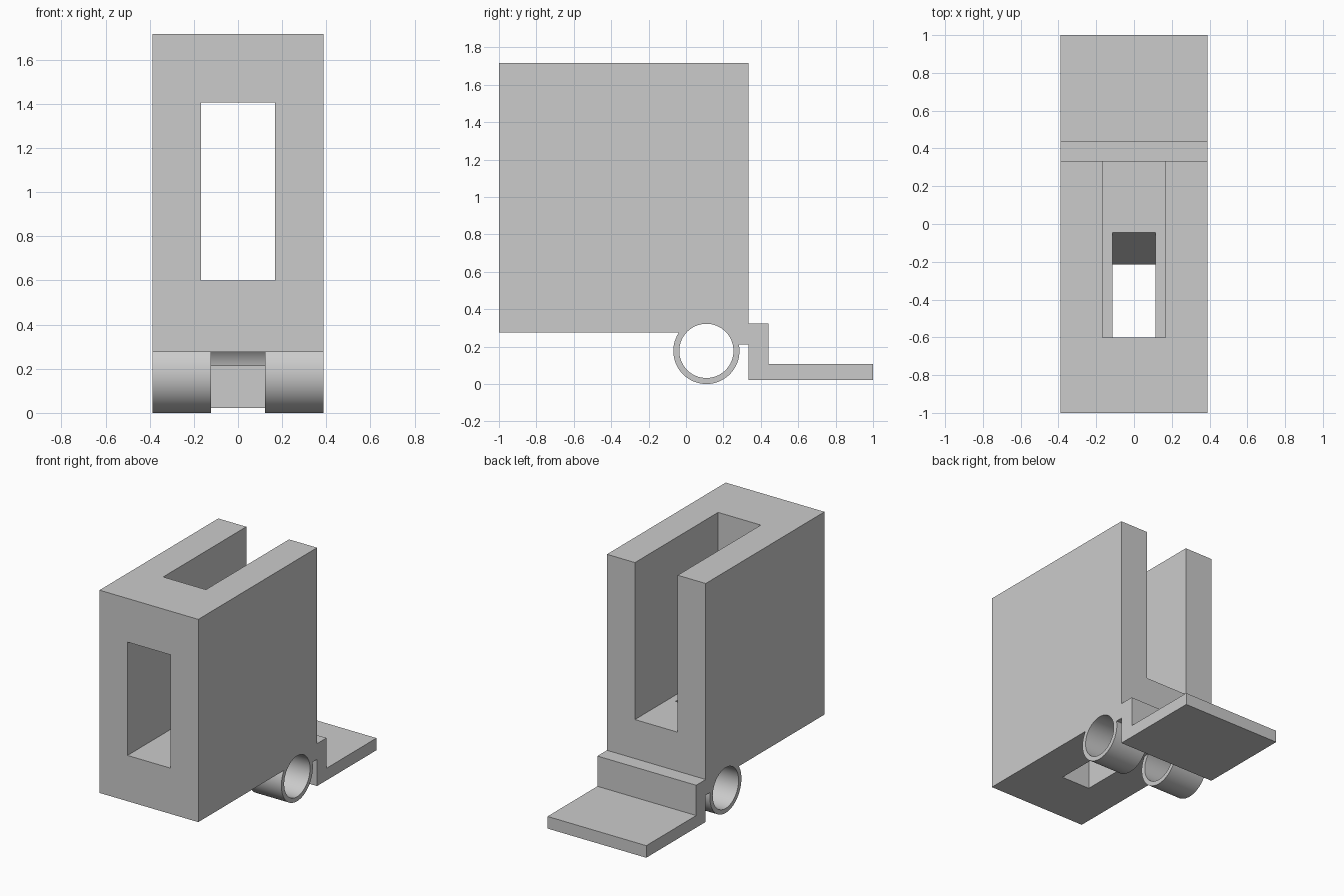
import bpy, bmesh, math
from mathutils import Matrix

cube = bpy.data.objects.get("Cube")
if cube:
    bpy.data.objects.remove(cube, do_unlink=True)

HALF = 0.388                 # half width of the bracket
HINGE_Y, HINGE_Z = 0.109, 0.177

grey = bpy.data.materials.new("plain grey")
grey.use_nodes = True
colour = (0.6, 0.6, 0.6, 1)
grey.diffuse_color = colour
grey.node_tree.nodes["Principled BSDF"].inputs["Base Color"].default_value = colour


def finish(name, bm):
    bmesh.ops.recalc_face_normals(bm, faces=bm.faces)
    mesh = bpy.data.meshes.new(name)
    bm.to_mesh(mesh)
    bm.free()
    mesh.materials.append(grey)
    obj = bpy.data.objects.new(name, mesh)
    bpy.context.collection.objects.link(obj)
    return obj


def extrude_profile(name, points, half_width):
    """Extrude a side (y, z) outline across x."""
    bm = bmesh.new()
    face = bm.faces.new([bm.verts.new((-half_width, y, z)) for y, z in points])
    new = bmesh.ops.extrude_face_region(bm, geom=[face])["geom"]
    verts = [v for v in new if isinstance(v, bmesh.types.BMVert)]
    bmesh.ops.translate(bm, verts=verts, vec=(2 * half_width, 0, 0))
    return finish(name, bm)


def hinge_cylinder(name, radius, x0, x1):
    bm = bmesh.new()
    place = Matrix.Translation(((x0 + x1) / 2, HINGE_Y, HINGE_Z)) @ Matrix.Rotation(math.pi / 2, 4, "Y")
    bmesh.ops.create_cone(bm, cap_ends=True, segments=64, radius1=radius,
                          radius2=radius, depth=x1 - x0, matrix=place)
    return finish(name, bm)


def combine(target, tool, operation):
    tool.hide_render = True
    mod = target.modifiers.new(tool.name, "BOOLEAN")
    mod.operation, mod.object, mod.solver = operation, tool, "EXACT"
    bpy.context.view_layer.objects.active = target
    bpy.ops.object.modifier_apply(modifier=mod.name)
    bpy.data.objects.remove(tool, do_unlink=True)


# Block, bridge and stepped foot plate in one outline
bracket = extrude_profile("slotted_bracket", [
    (-1, 0.275), (-1, 1.715), (0.333, 1.715), (0.333, 0.323), (0.44, 0.323),
    (0.44, 0.108), (1, 0.108), (1, 0.022), (0.333, 0.022), (0.333, 0.212),
    (0.2, 0.212), (0.2, 0.275)], HALF)

# Two hinge knuckles with a gap between them
for side, x0, x1 in (("right", -HALF, -0.123), ("left", 0.123, HALF)):
    combine(bracket, hinge_cylinder(side + "_knuckle", 0.177, x0, x1), "UNION")

# Hinge bore
combine(bracket, hinge_cylinder("hinge_bore", 0.145, -0.5, 0.5), "DIFFERENCE")

# Open slot from top and back, joined to the front window
combine(bracket, extrude_profile("slot_and_window", [
    (-1.1, 0.6), (-1.1, 1.405), (-0.6, 1.405), (-0.6, 1.8), (0.5, 1.8),
    (0.5, 0.6)], 0.168), "DIFFERENCE")

# Floor opening with a sloping back wall
combine(bracket, extrude_profile("floor_opening", [
    (-0.6, 0.2), (-0.6, 0.65), (-0.019, 0.65), (-0.254, 0.2)], 0.113), "DIFFERENCE")

bpy.ops.object.select_all(action="DESELECT")
bracket.select_set(True)
bpy.context.view_layer.objects.active = bracket
bpy.ops.object.shade_smooth_by_angle(angle=math.radians(30))
